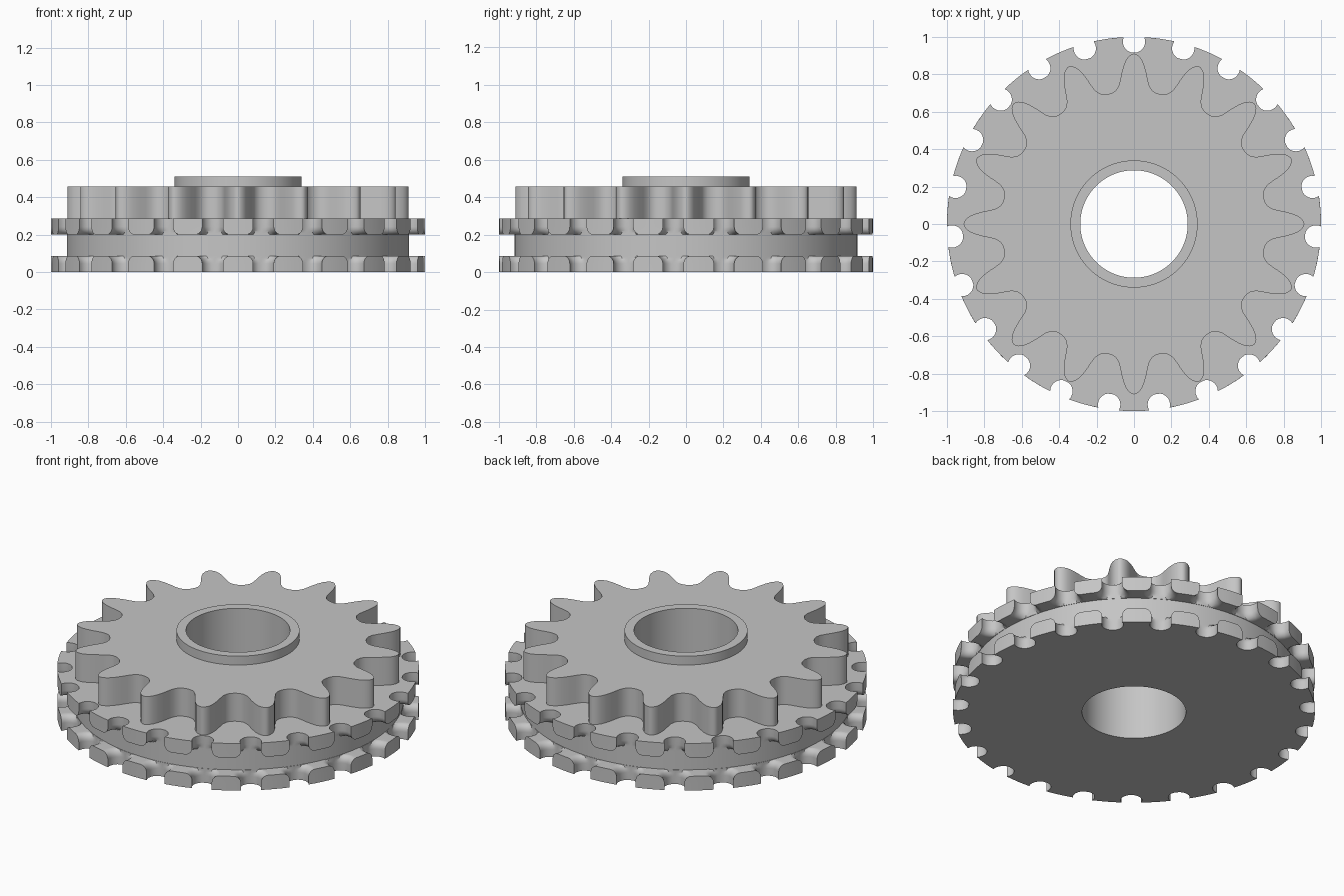
import bpy, bmesh, math
from math import sin, cos, pi, tau

cube = bpy.data.objects.get("Cube")
if cube:
    bpy.data.objects.remove(cube, do_unlink=True)

grey = bpy.data.materials.new("plain grey")
grey.use_nodes = True
colour = (0.56, 0.56, 0.56, 1)
grey.diffuse_color = colour
grey.node_tree.nodes["Principled BSDF"].inputs["Base Color"].default_value = colour

BORE, HUB, GROOVE = 0.287, 0.34, 0.917


def loft(name, rings):
    """Join (height, polar outline) rings into one closed ring-shaped solid."""
    bm = bmesh.new()
    rows = [[bm.verts.new((r * cos(a), r * sin(a), z)) for r, a in ring]
            for z, ring in rings]
    n = len(rows[0])
    for k, low in enumerate(rows):
        high = rows[(k + 1) % len(rows)]
        for i in range(n):
            j = (i + 1) % n
            bm.faces.new((low[i], low[j], high[j], high[i]))
    bmesh.ops.recalc_face_normals(bm, faces=bm.faces)
    mesh = bpy.data.meshes.new(name)
    bm.to_mesh(mesh)
    bm.free()
    mesh.materials.append(grey)
    obj = bpy.data.objects.new(name, mesh)
    bpy.context.collection.objects.link(obj)
    bpy.ops.object.select_all(action="DESELECT")
    obj.select_set(True)
    bpy.context.view_layer.objects.active = obj
    bpy.ops.object.shade_smooth_by_angle(angle=math.radians(32))
    return obj


def repeat(unit, count):
    """Repeat one (radius, angle) unit around the axis, starting at the back."""
    return [(r, a + pi / 2 + k * tau / count) for k in range(count) for r, a in unit]


# Double notched wheel: round notches, rounded over on the groove side
NOTCHES, ARC, TIP, CENTRE = 23, 14, 4, 0.975
STEP = tau / NOTCHES


def notched(rho):
    half = math.acos((1 + CENTRE ** 2 - rho ** 2) / (2 * CENTRE))
    edge = math.atan2(sin(half), cos(half) - CENTRE)
    unit = []
    for i in range(ARC + 1):
        t = pi + (pi - edge) * (1 - 2 * i / ARC)
        x, y = CENTRE + rho * cos(t), rho * sin(t)
        # Sweep from the negative edge through the notch floor to the positive edge
        unit.append((max(math.hypot(x, y), GROOVE), math.atan2(y, x)))
    unit.sort(key=lambda p: 0) if unit[0][1] < 0 else unit.reverse()
    for i in range(1, TIP):
        unit.append((1, half + (STEP - 2 * half) * i / TIP))
    return repeat(unit, NOTCHES)


def wheel_circle(r):
    n = ARC + TIP
    return repeat([(r, STEP * (i - ARC / 2) / n) for i in range(n)], NOTCHES)


fillet = [(0.045 + 0.042 * sin(t), 0.06 + 0.037 * (1 - cos(t)))
          for t in (i * pi / 12 for i in range(7))]
TOP = 0.287
rings = [(0, wheel_circle(BORE)), (0, wheel_circle(0.88)), (0, notched(0.06))]
rings += [(z, notched(rho)) for z, rho in fillet]
rings += [(0.087, wheel_circle(0.915)), (TOP - 0.087, wheel_circle(0.915))]
rings += [(TOP - z, notched(rho)) for z, rho in reversed(fillet)]
rings += [(TOP, notched(0.06)), (TOP, wheel_circle(0.88)), (TOP, wheel_circle(BORE))]
loft("double_notched_wheel", rings)

# Upper gear: half tooth as (radius, half width), mirrored and repeated
TEETH = 16
half_tooth = [(0.908, 0.012), (0.898, 0.027), (0.88, 0.042), (0.85, 0.055),
              (0.81, 0.066), (0.775, 0.073), (0.745, 0.081), (0.722, 0.096),
              (0.711, 0.116)]
side = [(r, w / r) for r, w in half_tooth]
tooth = [(r, -a) for r, a in reversed(side)] + [(0.911, 0)] + side
tooth.append((0.708, pi / TEETH))
gear_outline = repeat(tooth, TEETH)


def gear_circle(r):
    n = len(tooth)
    return repeat([(r, tau / TEETH * (i - n // 2 + 0.5) / n) for i in range(n)], TEETH)


GEAR_TOP, HUB_TOP = 0.458, 0.512
loft("upper_gear_and_hub", [
    (TOP, gear_circle(BORE)), (TOP, gear_circle(0.66)), (TOP, gear_outline),
    (GEAR_TOP, gear_outline), (GEAR_TOP, gear_circle(0.66)),
    (GEAR_TOP, gear_circle(HUB)), (HUB_TOP, gear_circle(HUB)),
    (HUB_TOP, gear_circle(BORE))])
